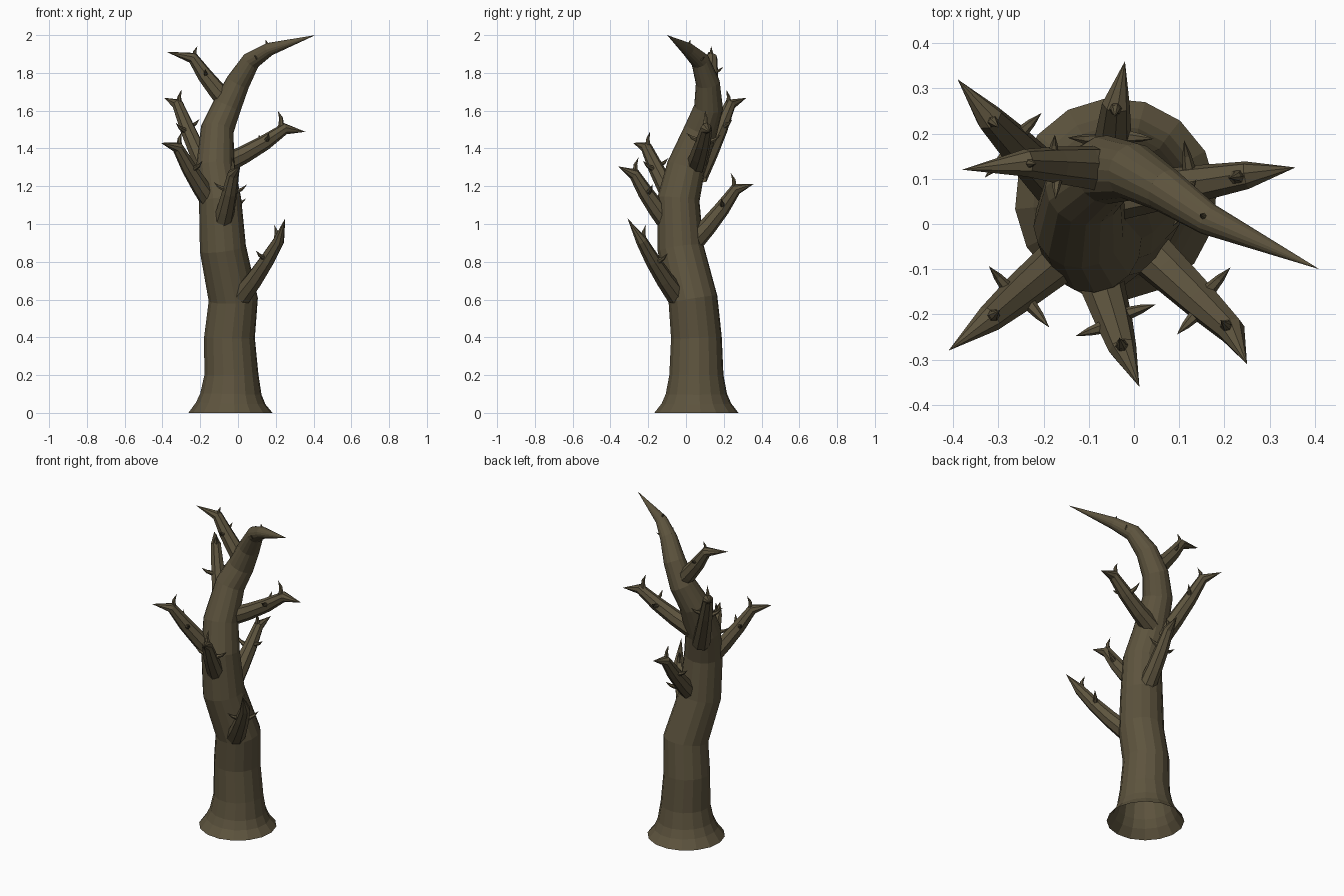
import bpy, bmesh, math
from mathutils import Vector

if "Cube" in bpy.data.objects:
    bpy.data.objects.remove(bpy.data.objects["Cube"])

UP = Vector((0, 0, 1))
bark = bpy.data.materials.new("bark")
bark.diffuse_color = (0.11, 0.088, 0.048, 1)
bark.use_nodes = True
bark.node_tree.nodes["Principled BSDF"].inputs["Base Color"].default_value = bark.diffuse_color


def tube(name, pts, radii, sides, start=None):
    """Flat-faced open tube along pts that closes to a point at the end."""
    bm = bmesh.new()
    rings, u = [], Vector((1, 0.1, 0))
    for i, p in enumerate(pts[:-1]):
        t = (pts[i + 1] - p).normalized()
        if i:
            t = (t + (p - pts[i - 1]).normalized()).normalized()
        elif start:
            t = start
        u = (u - t * u.dot(t)).normalized()
        v = t.cross(u)
        angles = [2 * math.pi * k / sides for k in range(sides)]
        rings.append([bm.verts.new(p + radii[i] * (u * math.cos(a) + v * math.sin(a))) for a in angles])
    tip = bm.verts.new(pts[-1])
    for k in range(sides):
        j = (k + 1) % sides
        for lo, hi in zip(rings, rings[1:]):
            bm.faces.new((lo[k], lo[j], hi[j], hi[k]))
        bm.faces.new((rings[-1][k], rings[-1][j], tip))
    me = bpy.data.meshes.new(name)
    bm.to_mesh(me)
    bm.free()
    me.materials.append(bark)
    bpy.context.collection.objects.link(bpy.data.objects.new(name, me))


def thorn(name, a, d, bow):
    """Small hooked spike from a along d, bowed sideways."""
    mid = a + d / 2 + bow * d.length * 0.3
    path = [a * (1 - t) ** 2 + mid * 2 * t * (1 - t) + (a + d) * t * t for t in (0, 0.33, 0.67, 1)]
    r = 0.008 + 0.09 * d.length
    tube(name, path, (r, r * 0.85, r * 0.55), 6)


def thorn_set(name, base, knee, size):
    """One thorn on each side and one on top of a limb."""
    h = knee - base
    h.z = 0
    h.normalize()
    s = UP.cross(h)
    thorn(name + "_left_thorn", base.lerp(knee, 0.64), (s + UP * 0.4) * 0.1 * size, -UP)
    thorn(name + "_right_thorn", base.lerp(knee, 0.7), (-s + UP * 0.4) * 0.09 * size, -UP)
    thorn(name + "_top_thorn", base.lerp(knee, 0.9), (UP - h * 0.05) * 0.115 * size, h)


# Trunk: centre line bending over into the top limb
line = [Vector(p) for p in (
    (-0.04, 0.055, 0), (-0.035, 0.055, 0.2), (-0.045, 0.055, 0.4), (-0.025, 0.037, 0.6),
    (-0.08, -0.028, 0.87), (-0.095, -0.04, 1.13), (-0.12, 0, 1.3), (-0.11, 0.08, 1.5),
    (-0.06, 0.12, 1.62), (0, 0.115, 1.75), (0.07, 0.075, 1.865), (0.165, 0.01, 1.925), (0.41, -0.1, 2))]
line[1:1] = [line[0].lerp(line[1], t) for t in (0.25, 0.5)]
# Radius tapers along the length and flares at the open foot
run = [0]
for a, b in zip(line, line[1:]):
    run.append(run[-1] + (b - a).length)
radii = [0.136 * (1 - (s / run[-1]) ** 2.4) + 0.088 * math.exp(-s / 0.085) for s in run]
tube("trunk", line, radii, 16, UP)
thorn_set("top_limb", line[-4], line[-2], 0.6)

# Branches: root, knee and tip of each
branches = {
    "low_front_right": ((0.02, -0.05, 0.62), (0.215, -0.235, 0.91), (0.25, -0.31, 1.03)),
    "front": ((-0.085, -0.09, 1.0), (-0.025, -0.275, 1.265), (0.012, -0.36, 1.305)),
    "front_left": ((-0.13, -0.05, 1.1), (-0.32, -0.21, 1.405), (-0.41, -0.28, 1.43)),
    "back_left": ((-0.15, 0.06, 1.25), (-0.32, 0.235, 1.635), (-0.39, 0.32, 1.668)),
    "back": ((-0.06, 0.035, 0.9), (-0.04, 0.265, 1.185), (-0.02, 0.36, 1.213)),
    "right": ((-0.09, 0.05, 1.31), (0.25, 0.108, 1.505), (0.357, 0.125, 1.488)),
    "top_left": ((-0.04, 0.12, 1.63), (-0.24, 0.135, 1.88), (-0.38, 0.12, 1.912)),
}
for name, ends in branches.items():
    root, knee, tip = map(Vector, ends)
    sag = UP * 0.012
    path = [root, root.lerp(knee, 0.34) - sag, root.lerp(knee, 0.68) - sag, knee, tip]
    tube(name + "_branch", path, (0.055, 0.048, 0.041, 0.031), 8)
    thorn_set(name, root, knee, 0.75 if name == "top_left" else 1)
